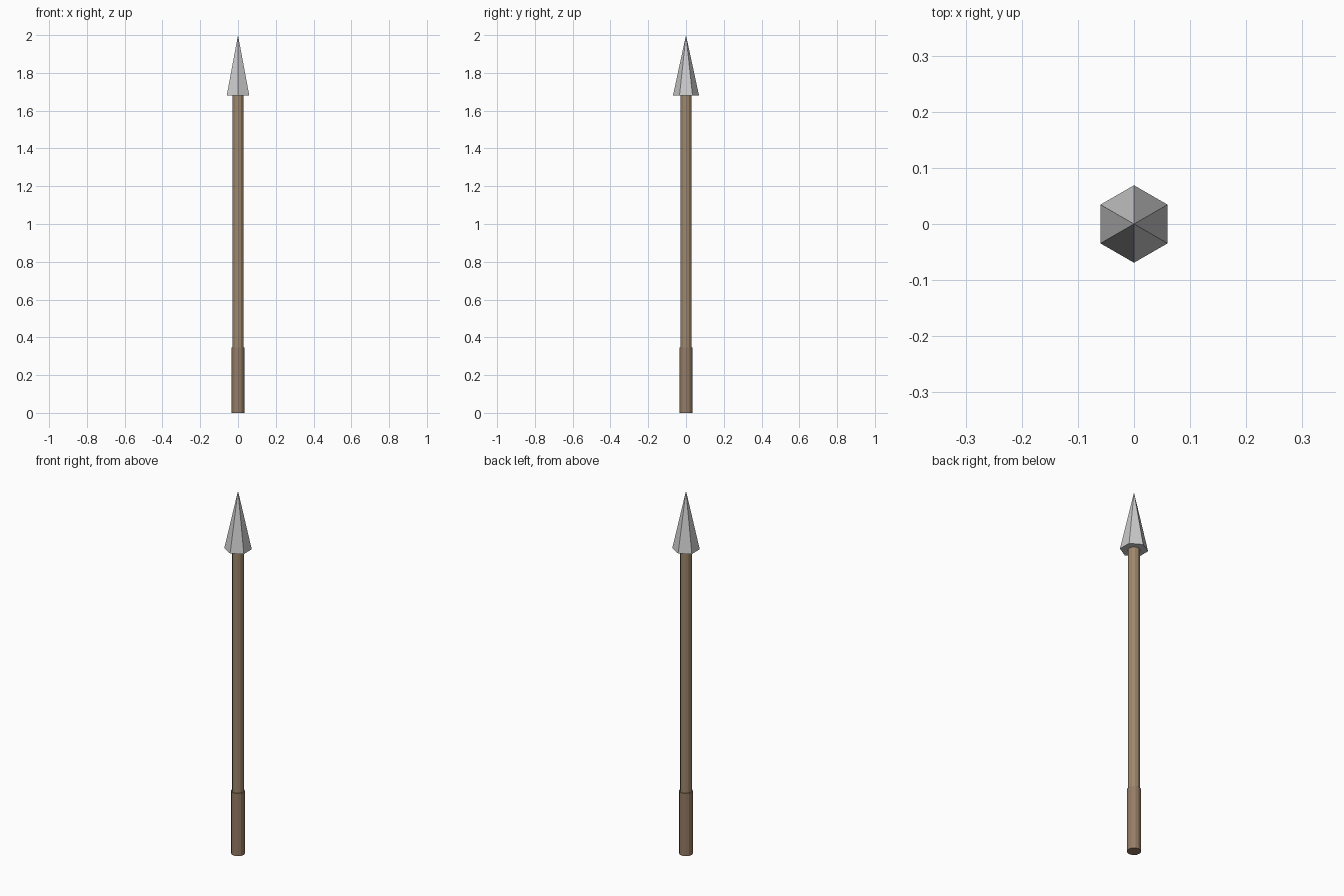
import bpy

if "Cube" in bpy.data.objects:
    bpy.data.objects.remove(bpy.data.objects["Cube"])


def material(name, rgb):
    mat = bpy.data.materials.new(name)
    mat.diffuse_color = (*rgb, 1.0)
    mat.use_nodes = True
    mat.node_tree.nodes["Principled BSDF"].inputs["Base Color"].default_value = mat.diffuse_color
    return mat


def tapered(name, sides, r_bottom, r_top, z0, z1, mat=None):
    """Upright flat-faced cylinder or cone between two heights."""
    bpy.ops.mesh.primitive_cone_add(
        vertices=sides, radius1=r_bottom, radius2=r_top,
        depth=z1 - z0, location=(0, 0, (z0 + z1) / 2))
    obj = bpy.context.object
    obj.name = name
    if mat:
        obj.data.materials.append(mat)
    return obj


wood = material("wood", (0.34, 0.24, 0.15))
wrap = material("grip_wrap", (0.30, 0.20, 0.13))

GRIP_TOP = 0.345
HEAD_BASE = 1.68

# Thicker grip at the butt end
tapered("grip", 12, 0.035, 0.035, 0.0, GRIP_TOP, wrap)

# Long wooden shaft, seated slightly into grip and head
tapered("shaft", 12, 0.03, 0.03, GRIP_TOP - 0.02, HEAD_BASE + 0.02, wood)

# Six-sided pointed head
tapered("spear_head", 6, 0.069, 0.0, HEAD_BASE, 2.0)
